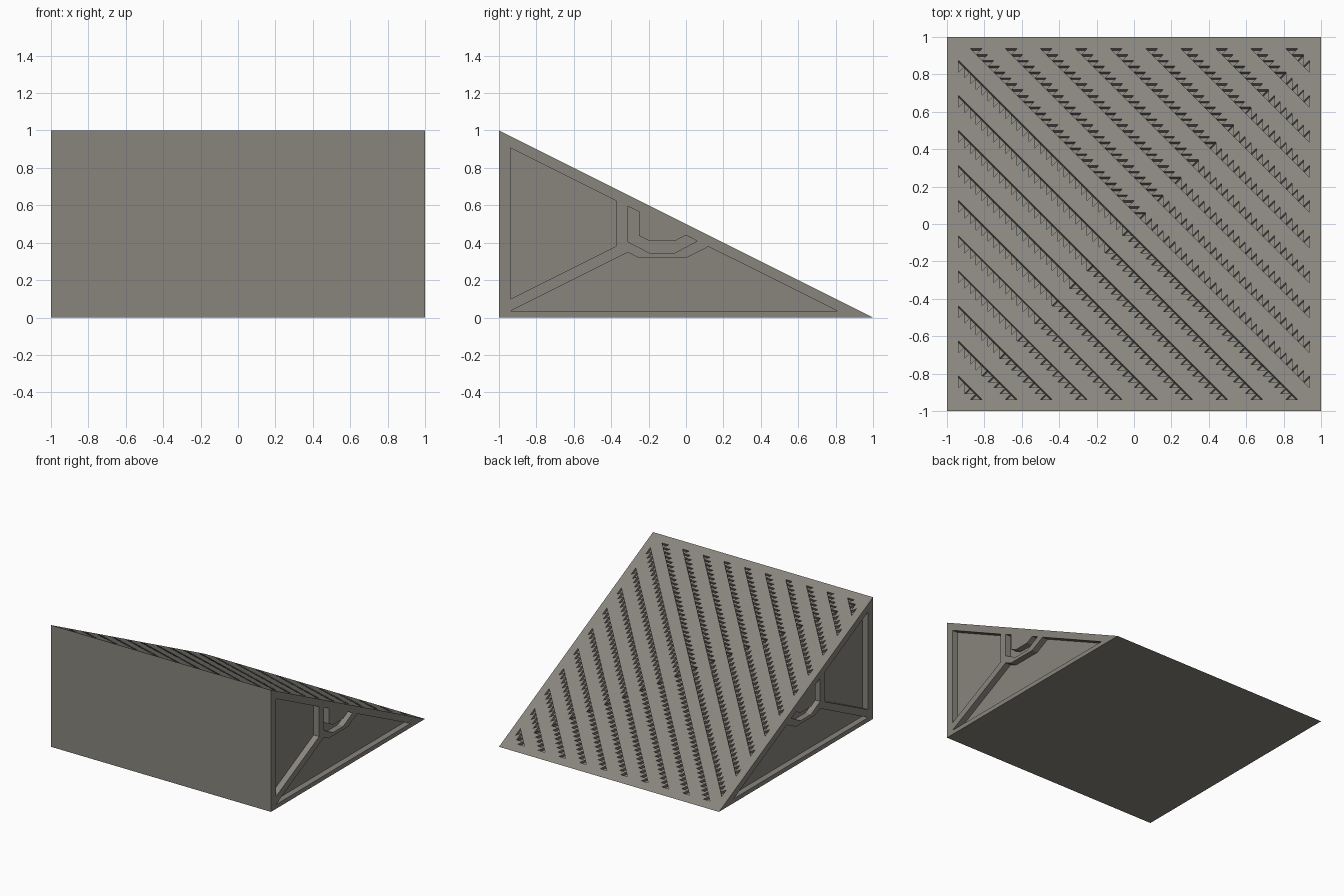
import bpy, bmesh
from mathutils import Vector
from mathutils.geometry import delaunay_2d_cdt

if "Cube" in bpy.data.objects:
    bpy.data.objects.remove(bpy.data.objects["Cube"])

grey = bpy.data.materials.new("warm grey")
grey.diffuse_color = (0.25, 0.235, 0.208, 1)
grey.use_nodes = True
grey.node_tree.nodes["Principled BSDF"].inputs["Base Color"].default_value = grey.diffuse_color

bm = bmesh.new()


def add_face(points):
    bm.faces.new([bm.verts.new(p) for p in points])


def recessed_sheet(outline, pockets, depth, place):
    """Flat convex sheet with sunk pockets; place(u, v, d) maps to 3D."""
    pts, faces = [], []
    for poly in [outline] + pockets:
        area = sum(a[0] * b[1] - b[0] * a[1] for a, b in zip(poly, poly[1:] + poly[:1]))
        ring = poly if area > 0 else poly[::-1]
        faces.append(list(range(len(pts), len(pts) + len(ring))))
        pts += [Vector(p) for p in ring]
    v, _, tris, _, _, origin = delaunay_2d_cdt(pts, [], faces, 0, 1e-5)
    for tri, ids in zip(tris, origin):
        sunk = any(i > 0 for i in ids)
        add_face([place(v[i].x, v[i].y, depth if sunk else 0) for i in tri])
    # pocket walls
    for poly in pockets:
        for a, b in zip(poly, poly[1:] + poly[:1]):
            add_face([place(*a, 0), place(*b, 0), place(*b, depth), place(*a, depth)])


# Sloped tread: diagonal rows of small triangular notches
S = 1 / 32
teeth = []
for row in range(10):
    c = 0.0625 + 0.1875 * row
    x = c - 0.9375
    half = round((0.9375 - x) / S) // 2
    for k in range(half):
        a, b = x + k * S, 0.9375 - k * S
        tooth = [(a, b), (a + 2 * S, b), (a + S, b - S)]
        for t in (tooth, [(q, p) for p, q in tooth]):
            teeth += [t, [(-p, -q) for p, q in t]]
normal = Vector((0, 1, 2)).normalized()
recessed_sheet([(-1, -1), (1, -1), (1, 1), (-1, 1)], teeth, 0.022,
               lambda x, y, d: Vector((x, y, (1 - y) / 2)) - normal * d)

# Side walls with three sunk panels each
panels = [
    [(-.9375, .1), (-.9375, .906), (-.375, .625), (-.375, .38)],
    [(-.9375, .035), (-.3125, .348), (-.25, .318), (0, .318), (.12, .379), (.81, .035)],
    [(-.3125, .595), (-.3125, .406), (-.195, .345), (-.06, .345), (.06, .409), (0, .44),
     (-.06, .409), (-.195, .409), (-.25, .437), (-.25, .565)],
]
for side in (-1, 1):
    recessed_sheet([(-1, 0), (1, 0), (-1, 1)], panels, 0.05,
                   lambda y, z, d, s=side: Vector((s * (1 - d), y, z)))

# Front wall and base
add_face([(-1, -1, 0), (1, -1, 0), (1, -1, 1), (-1, -1, 1)])
add_face([(-1, -1, 0), (-1, 1, 0), (1, 1, 0), (1, -1, 0)])

bmesh.ops.remove_doubles(bm, verts=bm.verts, dist=1e-4)
bmesh.ops.recalc_face_normals(bm, faces=bm.faces)
mesh = bpy.data.meshes.new("ramp")
bm.to_mesh(mesh)
bm.free()
mesh.materials.append(grey)
bpy.context.collection.objects.link(bpy.data.objects.new("ramp", mesh))
